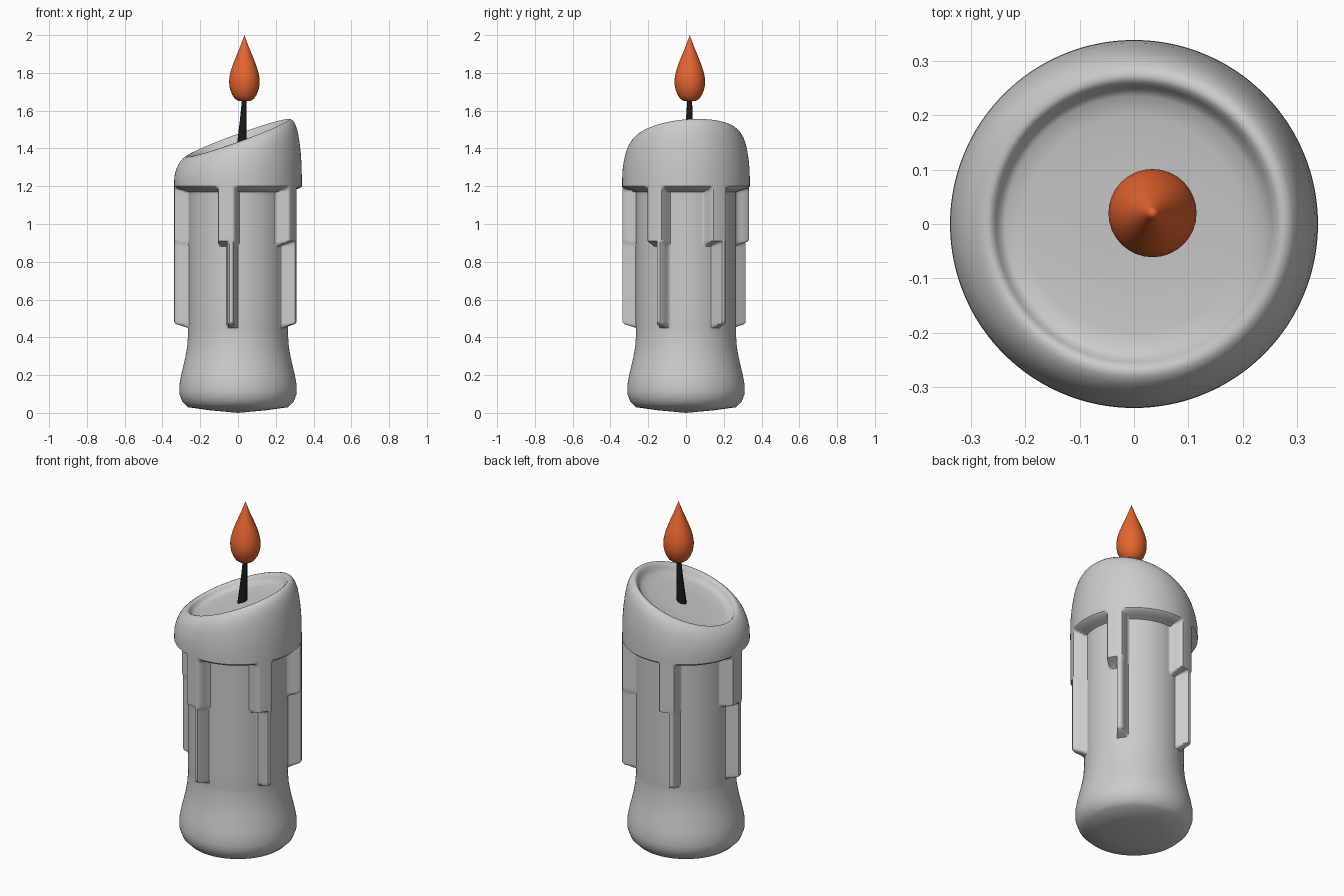
import bpy, math

if "Cube" in bpy.data.objects:
    bpy.data.objects.remove(bpy.data.objects["Cube"])

N = 240  # segments around the wax body


def make_object(name, verts, faces, color=None, angle=45):
    me = bpy.data.meshes.new(name)
    me.from_pydata(verts, [], faces)
    me.update()
    ob = bpy.data.objects.new(name, me)
    bpy.context.collection.objects.link(ob)
    if color:
        mat = bpy.data.materials.new(name + "_colour")
        mat.diffuse_color = color
        mat.use_nodes = True
        mat.node_tree.nodes["Principled BSDF"].inputs["Base Color"].default_value = mat.diffuse_color
        me.materials.append(mat)
    bpy.ops.object.select_all(action='DESELECT')
    ob.select_set(True)
    bpy.context.view_layer.objects.active = ob
    bpy.ops.object.shade_smooth_by_angle(angle=math.radians(angle))
    return ob


def skin(rings, bottom, top):
    """Join rings of equal length and close both ends with a fan."""
    n = len(rings[0])
    verts = [v for ring in rings for v in ring] + [bottom, top]
    b, t = len(verts) - 2, len(verts) - 1
    faces = []
    for k in range(len(rings) - 1):
        for i in range(n):
            j = (i + 1) % n
            faces.append((k * n + i, k * n + j, k * n + n + j, k * n + n + i))
    last = (len(rings) - 1) * n
    for i in range(n):
        j = (i + 1) % n
        faces.append((j, i, b))
        faces.append((last + i, last + j, t))
    return verts, faces


def interp(points, z):
    for (z0, r0), (z1, r1) in zip(points, points[1:]):
        if z <= z1:
            f = max(0, (z - z0) / (z1 - z0))
            return r0 + (r1 - r0) * f
    return points[-1][1]


def smooth(a, b, x):
    f = min(1, max(0, (x - a) / (b - a)))
    return f * f * (3 - 2 * f)


def box_dist(u, z, u0, u1, z0, z1):
    dx = abs(u - (u0 + u1) / 2) - (u1 - u0) / 2
    dz = abs(z - (z0 + z1) / 2) - (z1 - z0) / 2
    return math.hypot(max(dx, 0), max(dz, 0)) + min(max(dx, dz), 0)


# wax body: core profile, running drips and melted cap
CORE = [(.03, .265), (.06, .295), (.1, .31), (.15, .31), (.2, .301), (.27, .284),
        (.34, .27), (.42, .264), (.5, .265), (1.22, .265)]
DRIPS = [-91, -20, 42, 117, 189]  # right-hand edge of each drip, degrees
CAP_Z = 1.22


def wax_radius(a, z):
    d = 1.185 - z  # cap hangs over the core
    for edge in DRIPS:
        u = (math.degrees(a) - edge + 180) % 360 - 180
        u = math.radians(u) * .32
        d = min(d, box_dist(u, z, -.105, -.005, .90, 1.4),
                box_dist(u, z, -.05, -.01, .465, 1.0))
    m = 1 - smooth(-.012, .018, d)
    return interp(CORE, z) * (1 - m) + .338 * m


def polar(r, i, n=N):
    a = 2 * math.pi * i / n
    return r * math.cos(a), r * math.sin(a)


def top_z(x, y):
    return 1.456 + .36 * x + .08 * y


rings = [[(*polar(.15, i), .014) for i in range(N)]]
heights = [.03, .045, .06, .08, .1, .125, .15, .2, .25, .3, .35, .4]
heights += [.42 + .01 * k for k in range(81)]
for z in heights:
    rings.append([(*polar(wax_radius(2 * math.pi * i / N, z), i), z) for i in range(N)])

# slanted shoulder, blending from the cap up to the tilted rim
for t, r in [(.25, .337), (.45, .332), (.62, .325), (.76, .317), (.87, .306),
             (.95, .293), (.99, .281), (1, .27)]:
    ring = []
    for i in range(N):
        x, y = polar(r, i)
        ring.append((x, y, CAP_Z + (top_z(x, y) - CAP_Z) * t))
    rings.append(ring)

# sunken pool inside the rim
for r, drop in [(.262, .004), (.254, .016), (.247, .032), (.235, .042), (.2, .048), (.1, .05)]:
    rings.append([(x, y, top_z(x, y) - drop) for x, y in (polar(r, i) for i in range(N))])
make_object("wax_body", *skin(rings, (0, 0, 0), (0, 0, top_z(0, 0) - .05)))


def lathe(name, stations, n, bottom, top, color):
    """Stations are (centre x, centre y, z, radius)."""
    rs = []
    for cx, cy, z, r in stations:
        rs.append([(cx + p[0], cy + p[1], z) for p in (polar(r, i, n) for i in range(n))])
    make_object(name, *skin(rs, bottom, top), color)


# leaning tapered wick
lathe("wick", [(.018, .012, 1.39, .027), (.022, .014, 1.45, .024),
               (.028, .017, 1.55, .018), (.034, .02, 1.67, .012)], 16,
      (.018, .012, 1.39), (.034, .02, 1.67), (.01, .01, .01, 1))

# teardrop flame
FLAME = [(1.653, .036), (1.665, .052), (1.685, .065), (1.71, .075), (1.735, .08), (1.76, .081),
         (1.785, .078), (1.815, .071), (1.85, .059), (1.89, .043), (1.93, .026), (1.97, .011)]
lathe("flame", [(.034, .02, z, r) for z, r in FLAME], 32,
      (.034, .02, 1.648), (.034, .02, 2.0), (.8, .13, .03, 1))
